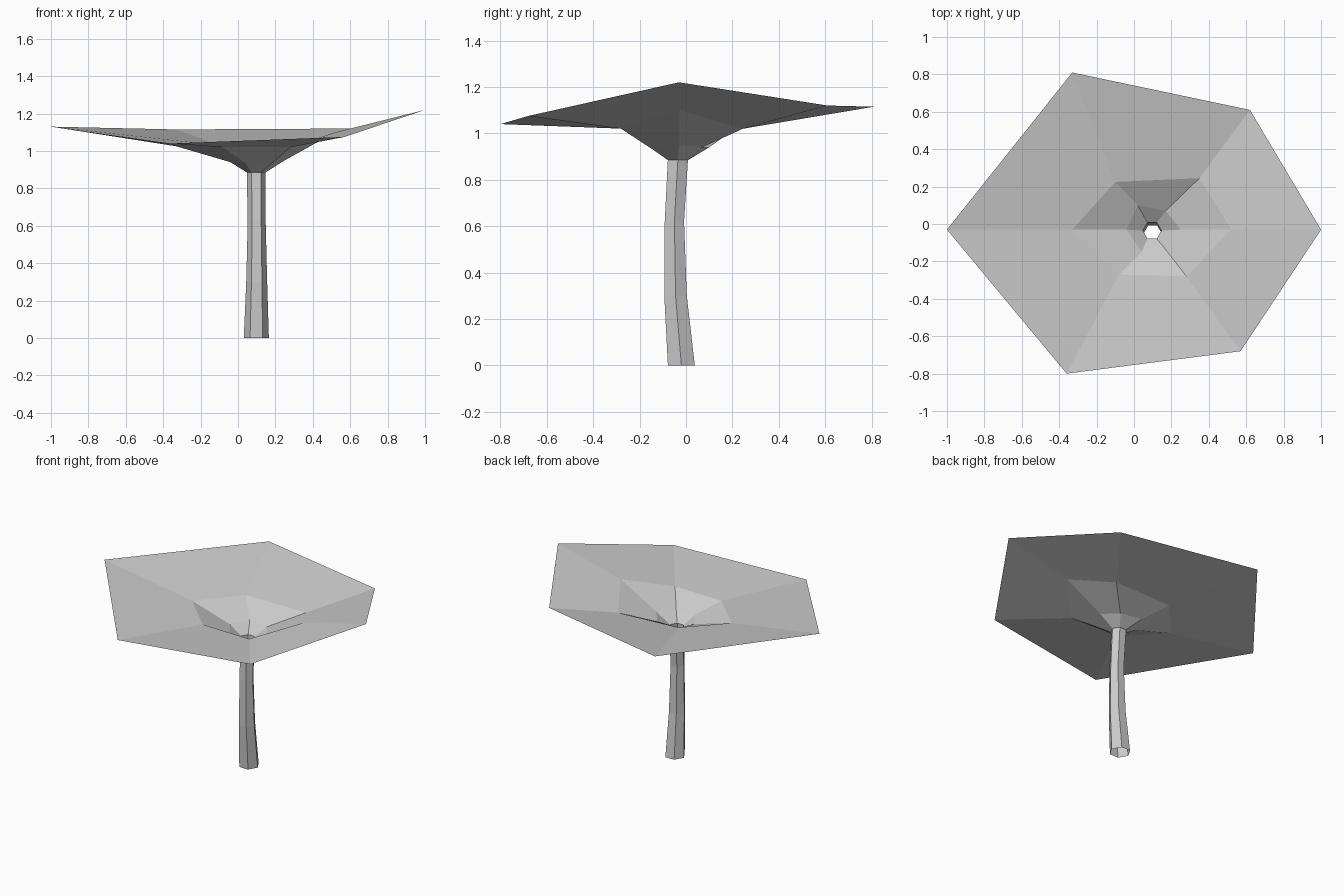
import bpy
import bmesh
from math import cos, sin, pi

cube = bpy.data.objects.get("Cube")
if cube:
    bpy.data.objects.remove(cube, do_unlink=True)

SIDES = 6

grey = bpy.data.materials.new("pale grey")
grey.use_nodes = True
colour = (0.6, 0.6, 0.6, 1)
grey.diffuse_color = colour
grey.node_tree.nodes["Principled BSDF"].inputs["Base Color"].default_value = colour


def hexagon(x, y, z, radius):
    """Level ring of corners around a centre."""
    return [(x + radius * cos(2 * pi * i / SIDES),
             y + radius * sin(2 * pi * i / SIDES), z) for i in range(SIDES)]


def loft(name, rings):
    """Open, flat-shaded skin joining successive rings."""
    bm = bmesh.new()
    loops = [[bm.verts.new(p) for p in ring] for ring in rings]
    for low, high in zip(loops, loops[1:]):
        for i in range(SIDES):
            j = (i + 1) % SIDES
            bm.faces.new((low[i], low[j], high[j], high[i]))
    mesh = bpy.data.meshes.new(name)
    bm.to_mesh(mesh)
    bm.free()
    mesh.materials.append(grey)
    obj = bpy.data.objects.new(name, mesh)
    bpy.context.collection.objects.link(obj)
    return obj


# Hollow stem, bending gently and tapering upwards
neck = hexagon(0.097, -0.035, 0.885, 0.05)
loft("stem", [
    hexagon(0.098, -0.02, 0, 0.067),
    hexagon(0.1, -0.045, 0.3, 0.056),
    hexagon(0.1, -0.05, 0.62, 0.048),
    neck,
])

# Funnel cap, flaring out to an uneven rim
throat = [(0.25, -0.03, 0.95), (0.17, 0.07, 0.94), (0.02, 0.1, 0.94),
          (-0.04, -0.03, 0.94), (0.04, -0.15, 0.935), (0.18, -0.15, 0.935)]
shoulder = [(0.52, -0.03, 1.1), (0.35, 0.245, 1.02), (-0.1, 0.225, 1.03),
            (-0.33, -0.03, 1.025), (-0.08, -0.27, 1.02), (0.28, -0.28, 1.02)]
rim = [(1, -0.03, 1.22), (0.62, 0.61, 1.12), (-0.33, 0.81, 1.115),
       (-1, -0.03, 1.13), (-0.36, -0.8, 1.04), (0.57, -0.68, 1.075)]
loft("cap", [neck, throat, shoulder, rim])
